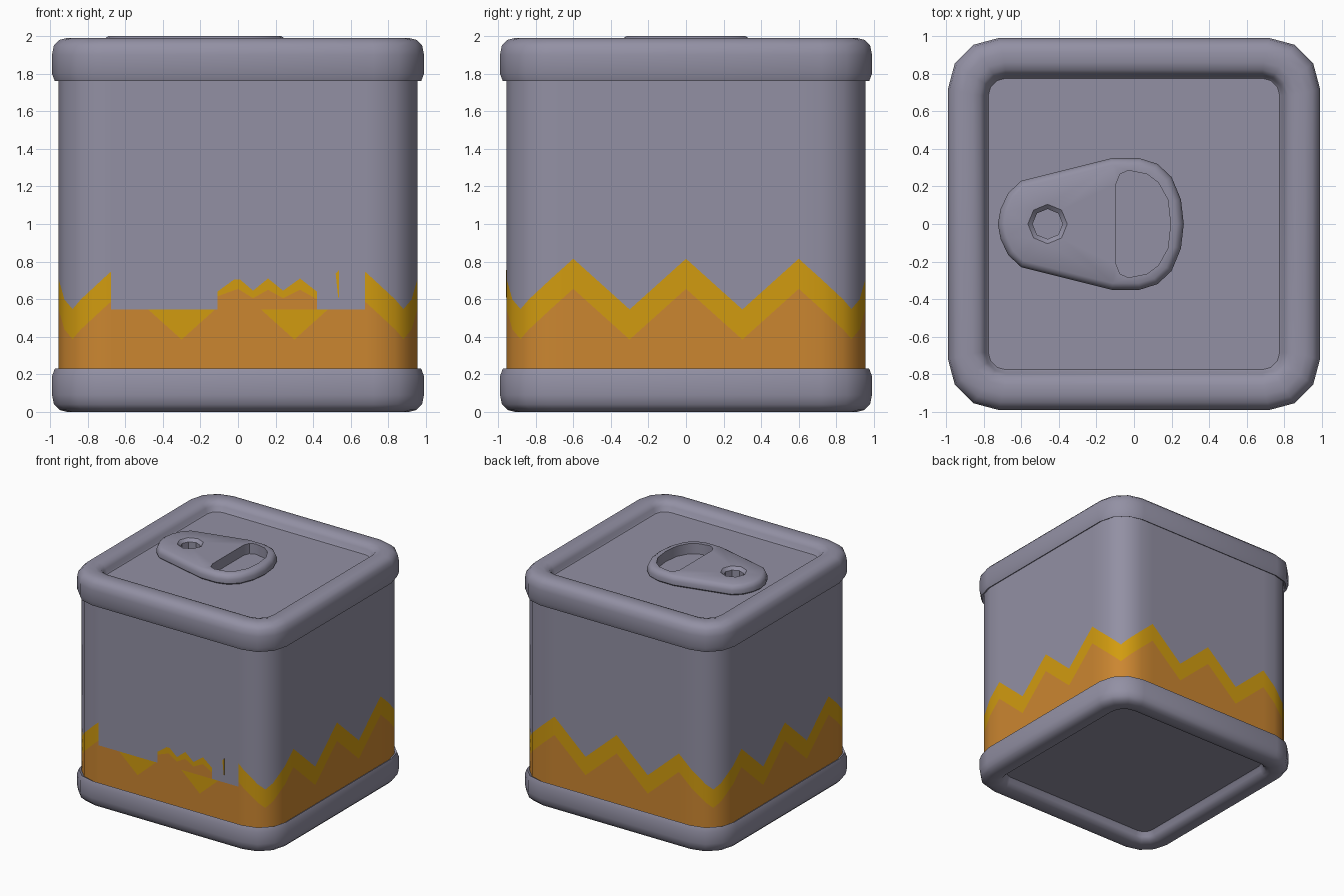
import bpy, bmesh, math

if "Cube" in bpy.data.objects:
    bpy.data.objects.remove(bpy.data.objects["Cube"], do_unlink=True)


def material(name, rgb):
    m = bpy.data.materials.new(name)
    m.use_nodes = True
    m.diffuse_color = (*rgb, 1)
    bsdf = m.node_tree.nodes["Principled BSDF"]
    bsdf.inputs["Base Color"].default_value = (*rgb, 1)
    return m


GREY = material("grey tin", (0.29, 0.28, 0.37))
YELLOW = material("yellow paint", (0.64, 0.33, 0.005))
ORANGE = material("orange paint", (0.60, 0.24, 0.03))


def finish(bm, name, mats, angle=40):
    mesh = bpy.data.meshes.new(name)
    bm.to_mesh(mesh)
    bm.free()
    for m in mats:
        mesh.materials.append(m)
    ob = bpy.data.objects.new(name, mesh)
    bpy.context.collection.objects.link(ob)
    bpy.ops.object.select_all(action='DESELECT')
    ob.select_set(True)
    bpy.context.view_layer.objects.active = ob
    bpy.ops.object.shade_smooth_by_angle(angle=math.radians(angle))
    return ob


def rounded_square(half, radius):
    """Counter-clockwise outline with three segments per corner."""
    c = half - radius
    pts = []
    for k, (sx, sy) in enumerate([(1, 1), (-1, 1), (-1, -1), (1, -1)]):
        for i in range(4):
            a = math.radians(90 * k + 30 * i)
            pts.append((sx * c + radius * math.cos(a), sy * c + radius * math.sin(a)))
    return pts


def loft(bm, loops):
    rings = [[bm.verts.new(p) for p in loop] for loop in loops]
    for a, b in zip(rings, rings[1:]):
        for i in range(len(a)):
            j = (i + 1) % len(a)
            bm.faces.new((a[i], a[j], b[j], b[i]))
    return rings


# Rolled rims with a recessed panel: half width, corner radius, height
RIM = [(0.95, 0.235, 1.775), (0.975, 0.255, 1.76), (0.99, 0.27, 1.80),
       (0.99, 0.27, 1.90), (0.98, 0.26, 1.95), (0.95, 0.24, 1.98),
       (0.91, 0.21, 1.99), (0.86, 0.17, 1.99), (0.82, 0.135, 1.978),
       (0.795, 0.11, 1.95), (0.785, 0.1, 1.92), (0.775, 0.09, 1.91)]
for name, flip in (("lid", False), ("base", True)):
    bm = bmesh.new()
    rings = loft(bm, [[(x, y, 1.99 - z if flip else z) for x, y in rounded_square(h, r)]
                      for h, r, z in RIM])
    bm.faces.new(rings[-1])
    if flip:
        bmesh.ops.reverse_faces(bm, faces=bm.faces)
    finish(bm, name, [GREY])

# Body wall: each side is cut into columns, each column into colour bands
HALF, FLAT, R = 0.955, 0.72, 0.235
CHORD = 2 * R * math.sin(math.radians(15))
END = FLAT + 1.5 * CHORD
CUT = 0.675
FLOOR = 0.545
BUMP_TOP = [(-0.11, 0.64), (-0.02, 0.705), (0.01, 0.705), (0.08, 0.645), (0.16, 0.71),
            (0.24, 0.645), (0.33, 0.71), (0.42, 0.64)]
BUMP_LOW = [(-0.11, 0.615), (0, 0.655), (0.08, 0.605), (0.16, 0.65),
            (0.24, 0.605), (0.33, 0.65), (0.42, 0.60)]


def lerp_table(table, s):
    for (a, u), (b, v) in zip(table, table[1:]):
        if s <= b:
            return u + (v - u) * (s - a) / (b - a)
    return table[-1][1]


def wall_point(s):
    """Point on a side, s measured along the wall from its middle."""
    t, sign = abs(s), math.copysign(1, s)
    x, y = min(t, FLAT), -HALF
    for k in (15, 45):
        step = max(0, min(t - FLAT - (0 if k == 15 else CHORD), CHORD))
        x += step * math.cos(math.radians(k))
        y += step * math.sin(math.radians(k))
    return sign * x, y


def zigzag(s):
    d = abs(s) % 0.6
    return 0.815 - 0.9 * min(d, 0.6 - d)


def levels(s, mid, front):
    top = zigzag(s)
    low = top - 0.16
    if front and abs(mid) < CUT:
        top, low = min(top, FLOOR), min(low, FLOOR)
        if BUMP_TOP[0][0] < mid < BUMP_TOP[-1][0]:
            return [0.2, low, top, lerp_table(BUMP_LOW, s), lerp_table(BUMP_TOP, s), 1.8]
    return [0.2, low, top, top, top, 1.8]


bm = bmesh.new()
BANDS = [2, 1, 2, 1, 0]
for side in range(4):
    front = side == 0
    stops = {0, 0.3, 0.6, FLAT, FLAT + CHORD, END}
    if front:
        cross = 0.16 / 0.9
        stops |= {CUT, 0.3 - cross, 0.3 + cross}
    stops |= {-s for s in stops}
    if front:
        stops |= {s for s, z in BUMP_TOP + BUMP_LOW}
    stops = sorted(stops)
    ca, sa = [(1, 0), (0, 1), (-1, 0), (0, -1)][side]
    for a, b in zip(stops, stops[1:]):
        mid = (a + b) / 2
        za, zb = levels(a, mid, front), levels(b, mid, front)
        (ax, ay), (bx, by) = wall_point(a), wall_point(b)
        for i, mat in enumerate(BANDS):
            corners = [(ax, ay, za[i]), (bx, by, zb[i]),
                       (bx, by, zb[i + 1]), (ax, ay, za[i + 1])]
            if zb[i + 1] - zb[i] < 1e-5:
                corners.pop(2)
            if za[i + 1] - za[i] < 1e-5:
                corners.pop()
            if len(corners) > 2:
                f = bm.faces.new([bm.verts.new((x * ca - y * sa, x * sa + y * ca, z))
                                  for x, y, z in corners])
                f.material_index = mat
bmesh.ops.remove_doubles(bm, verts=bm.verts, dist=1e-4)
finish(bm, "body", [GREY, YELLOW, ORANGE])

# Thin paint sliver on the front
bm = bmesh.new()
sliver = [(0.52, 0.735), (0.533, 0.61), (0.537, 0.61), (0.537, 0.755)]
rings = loft(bm, [[(x, y, z) for x, z in sliver] for y in (-HALF, -HALF - 0.003)])
bm.faces.new(rings[-1])
finish(bm, "paint_sliver", [YELLOW])


# Pull tab with a finger slot and a rivet hole
def mirrored(half):
    """Close a half outline (y >= 0, from +x to -x) across the x axis."""
    return half + [(x, -y) for x, y in reversed(half) if y > 0]


def inset(pts, d):
    out = []
    for i, (x, y) in enumerate(pts):
        (px, py), (nx, ny) = pts[i - 1], pts[(i + 1) % len(pts)]
        tx, ty = nx - px, ny - py
        n = math.hypot(tx, ty)
        out.append((x - ty / n * d, y + tx / n * d))
    return out


outline = mirrored([(0.265, 0), (0.25, 0.13), (0.2, 0.25), (0.125, 0.32), (0.03, 0.35),
                    (-0.12, 0.35), (-0.6, 0.23), (-0.67, 0.165), (-0.71, 0.08), (-0.725, 0)])
slot = mirrored([(0.195, 0), (0.18, 0.13), (0.13, 0.22), (0.07, 0.265), (-0.03, 0.285),
                 (-0.075, 0.265), (-0.095, 0.215)])
rivet = [(-0.46 + 0.105 * math.cos(math.pi * i / 4), 0.105 * math.sin(math.pi * i / 4))
         for i in range(8)]
TAB = [(0.02, 1.908), (0, 1.925), (0, 1.96), (0.012, 1.985), (0.035, 2.0)]
bm = bmesh.new()
rims = [loft(bm, [[(x, y, z) for x, y in inset(outline, d)] for d, z in TAB])[-1]]
for hole, shrink in ((slot, 0), (rivet, 0.025)):
    rings = loft(bm, [[(x, y, z) for x, y in inset(hole, d)]
                      for d, z in ((shrink, 1.908), (shrink, 1.975), (0, 2.0))])
    bmesh.ops.reverse_faces(bm, faces=list({f for r in rings for v in r for f in v.link_faces}))
    rims.append(rings[-1])
edges = [bm.edges.get((r[i - 1], r[i])) for r in rims for i in range(len(r))]
filled = bmesh.ops.triangle_fill(bm, edges=edges, use_beauty=True, normal=(0, 0, 1))
for f in filled["geom"]:
    if isinstance(f, bmesh.types.BMFace):
        f.normal_update()
        if f.normal.z < 0:
            f.normal_flip()
finish(bm, "pull_tab", [GREY])
